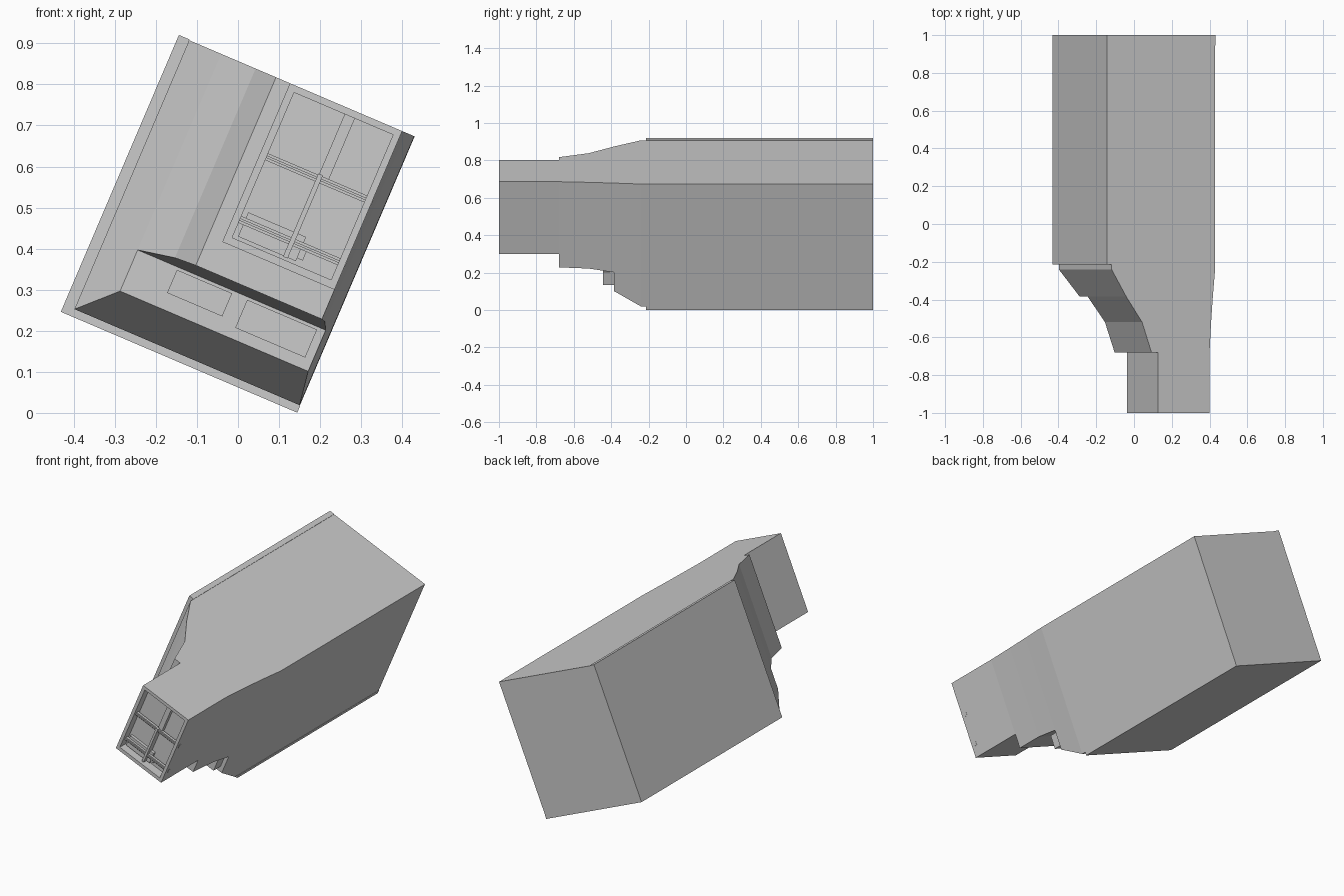
import bpy, bmesh, math
from mathutils import Matrix

if "Cube" in bpy.data.objects:
    bpy.data.objects.remove(bpy.data.objects["Cube"])

# Everything is modelled upright (x = width, z = height), then tilted about y
TILT = Matrix.Translation((0, 0, 0.46)) @ Matrix.Rotation(math.radians(23.1), 4, 'Y')


def finish(name, bm):
    bmesh.ops.recalc_face_normals(bm, faces=bm.faces)
    mesh = bpy.data.meshes.new(name)
    bm.to_mesh(mesh)
    bm.free()
    obj = bpy.data.objects.new(name, mesh)
    bpy.context.collection.objects.link(obj)
    obj.matrix_world = TILT
    return obj


def loft(name, rings):
    """Skin rectangular sections (y, x0, x1, z0, z1), capped at both ends."""
    bm = bmesh.new()
    loops = [[bm.verts.new(p) for p in
              ((x0, y, z0), (x1, y, z0), (x1, y, z1), (x0, y, z1))]
             for y, x0, x1, z0, z1 in rings]
    for a, b in zip(loops, loops[1:]):
        for i in range(4):
            j = (i + 1) % 4
            quad = [a[i], a[j], b[j], b[i]]
            # skip sides that collapse where two sections share an edge
            if (a[i].co - b[i].co).length + (a[j].co - b[j].co).length > 1e-6:
                bm.faces.new(quad)
    bm.faces.new(loops[0])
    bm.faces.new(loops[-1])
    bmesh.ops.remove_doubles(bm, verts=bm.verts, dist=1e-5)
    return finish(name, bm)


def box(name, x0, x1, y0, y1, z0, z1):
    return loft(name, [(y0, x0, x1, z0, z1), (y1, x0, x1, z0, z1)])


TOP = 0.365

# Main housing: stepped, flaring from the front section to the back
loft("housing", [
    (-0.68, -0.055, 0.279, -0.133, TOP),
    (-0.52, -0.109, 0.288, -0.136, TOP),
    (-0.385, -0.20, 0.298, -0.154, TOP),
    (-0.385, -0.20, 0.298, -0.263, TOP),
    (-0.24, -0.285, 0.311, -0.347, TOP),
    (1.0, -0.285, 0.312, -0.347, TOP),
])

# Outer shell panels along the left and bottom sides
box("left_shell", -0.313, -0.285, -0.215, 1.0, -0.366, 0.367)
box("bottom_shell", -0.285, 0.313, -0.215, 1.0, -0.366, -0.347)

# Front frame: open rim with a recessed back, in nested sections
loft("front_frame", [
    (-0.95, 0.0, 0.262, -0.036, 0.348),
    (-1.0, 0.0, 0.262, -0.036, 0.348),
    (-1.0, -0.018, 0.279, -0.055, TOP),
    (-0.68, -0.018, 0.279, -0.055, TOP),
])

# Bars inside the frame
for i, z in enumerate((0.013, 0.179)):
    box(f"cross_bar_{i}", -0.003, 0.2805, -0.978, -0.964, z - 0.010, z + 0.008)
    box(f"cross_bar_lip_{i}", 0.0, 0.262, -0.984, -0.978, z - 0.004, z + 0.002)
box("upright_bar", 0.132, 0.144, -0.988, -0.95, -0.03, 0.19)
box("upper_upright", 0.134, 0.161, -0.972, -0.95, 0.18, 0.348)

# Lower inner panel and a small block beside it
box("inner_panel", 0.012, 0.165, -0.966, -0.95, -0.028, 0.036)
box("inner_block", 0.150, 0.180, -0.962, -0.95, -0.02, 0.01)

# Two blocks protruding from the lower front step
box("lower_block_left", -0.093, 0.053, -0.445, -0.385, -0.222, -0.161)
box("lower_block_right", 0.093, 0.278, -0.445, -0.385, -0.235, -0.161)
